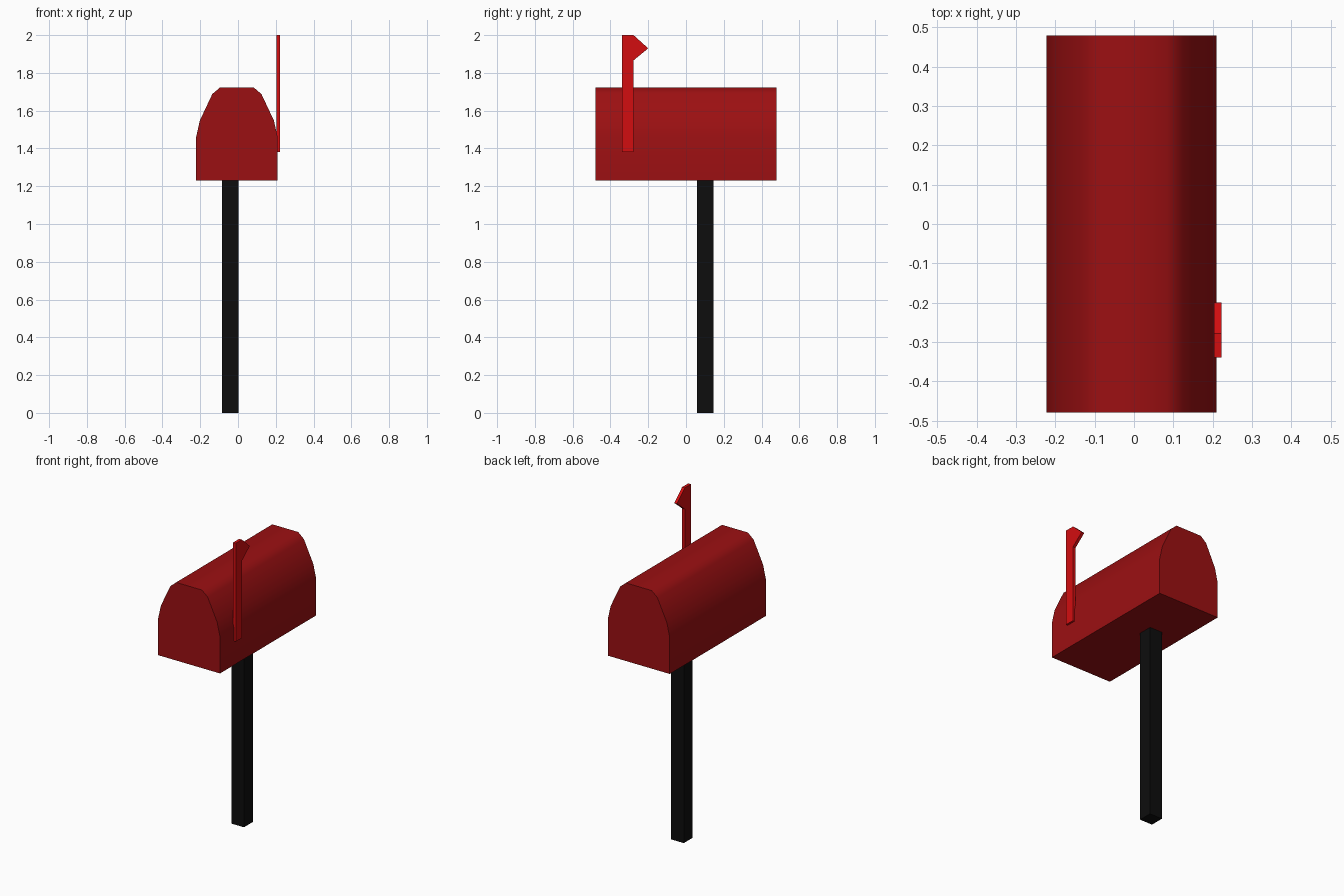
import bpy, bmesh, math
from mathutils import Vector

if "Cube" in bpy.data.objects:
    bpy.data.objects.remove(bpy.data.objects["Cube"])


def material(name, rgb):
    m = bpy.data.materials.new(name)
    m.diffuse_color = (*rgb, 1)
    m.use_nodes = True
    m.node_tree.nodes["Principled BSDF"].inputs["Base Color"].default_value = m.diffuse_color
    return m


DARK_RED = material("dark red", (0.33, 0.005, 0.006))
BRIGHT_RED = material("bright red", (0.65, 0.004, 0.005))
BLACK = material("black", (0.004, 0.004, 0.004))


def extrude_profile(name, points, depth, mat):
    """Closed prism: a flat outline pushed along the depth vector."""
    bm = bmesh.new()
    face = bm.faces.new([bm.verts.new(p) for p in points])
    result = bmesh.ops.extrude_face_region(bm, geom=[face], use_keep_orig=True)
    moved = [v for v in result["geom"] if isinstance(v, bmesh.types.BMVert)]
    bmesh.ops.translate(bm, verts=moved, vec=Vector(depth))
    bmesh.ops.recalc_face_normals(bm, faces=bm.faces)
    mesh = bpy.data.meshes.new(name)
    bm.to_mesh(mesh)
    bm.free()
    mesh.materials.append(mat)
    obj = bpy.data.objects.new(name, mesh)
    bpy.context.collection.objects.link(obj)
    return obj


# Mailbox body: half outline mirrored about its centre line
CX = -0.006
half = [(0.216, 1.23), (0.216, 1.459), (0.196, 1.548), (0.13, 1.688), (0.09, 1.722)]
outline = [(CX + x, -0.479, z) for x, z in half]
outline += [(CX - x, -0.479, z) for x, z in reversed(half)]
body = extrude_profile("mailbox_body", outline, (0, 0.958, 0), DARK_RED)

# Smooth the rounded roof, keep the end caps and floor crisp
bpy.context.view_layer.objects.active = body
body.select_set(True)
bpy.ops.object.shade_smooth_by_angle(angle=math.radians(50))
body.select_set(False)

# Signal flag with pointed head
flag = [(-0.339, 1.38), (-0.278, 1.38), (-0.278, 1.866), (-0.2, 1.93),
        (-0.278, 2.0), (-0.339, 2.0)]
extrude_profile("signal_flag", [(0.203, y, z) for y, z in flag], (0.019, 0, 0), BRIGHT_RED)

# Square post
x0, x1, y0, y1 = -0.086, 0.002, 0.057, 0.145
extrude_profile("post", [(x0, y0, 0), (x1, y0, 0), (x1, y1, 0), (x0, y1, 0)],
                (0, 0, 1.235), BLACK)
